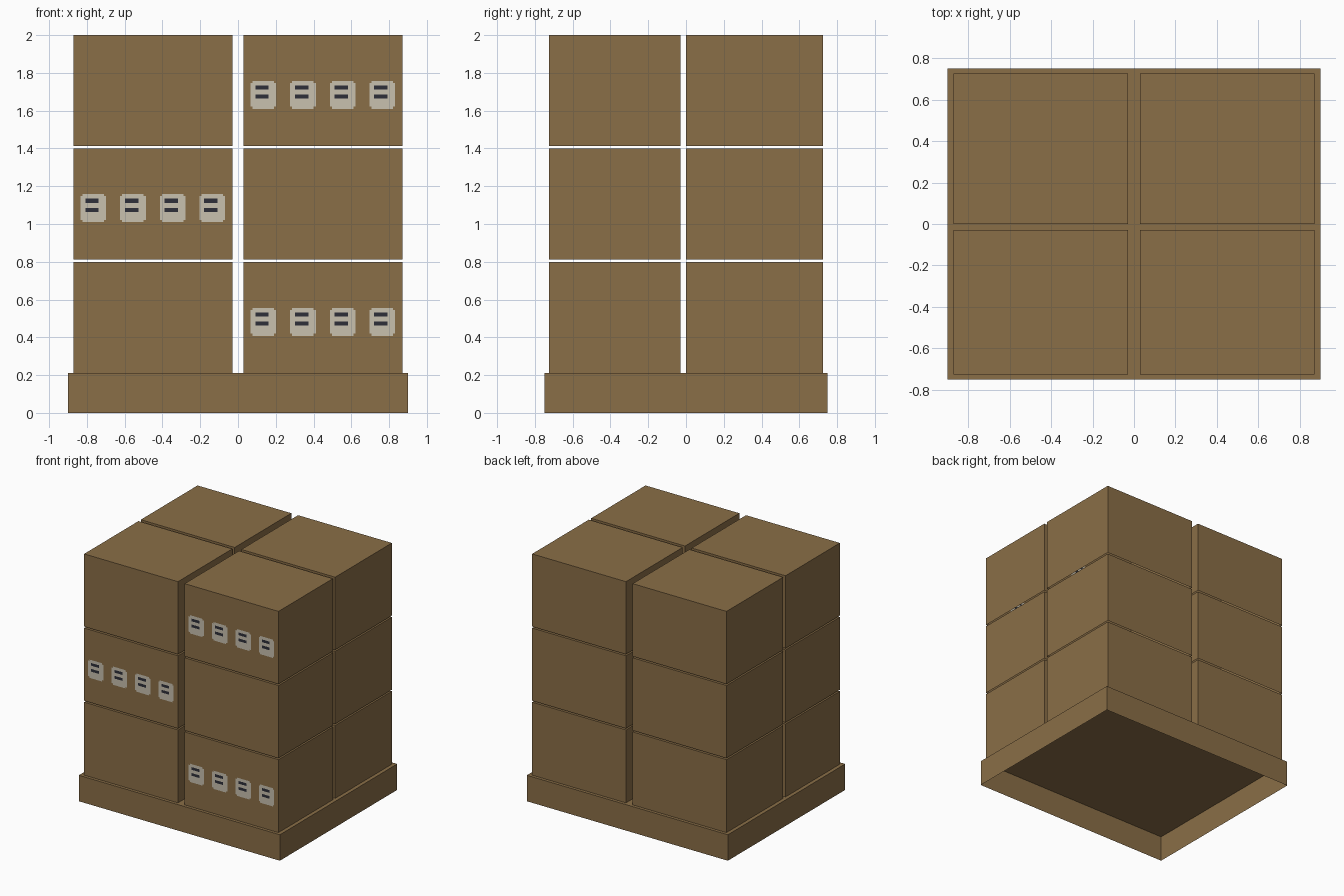
import bpy, bmesh
from mathutils import Vector

if "Cube" in bpy.data.objects:
    bpy.data.objects.remove(bpy.data.objects["Cube"])


def material(name, rgb):
    m = bpy.data.materials.new(name)
    m.diffuse_color = (*rgb, 1)
    m.use_nodes = True
    m.node_tree.nodes["Principled BSDF"].inputs["Base Color"].default_value = m.diffuse_color
    return m


MATS = [material("cardboard_brown", (0.254, 0.156, 0.063)),
        material("label_cream", (0.578, 0.533, 0.429)),
        material("label_dark", (0.026, 0.028, 0.040))]

# Label layout, measured from the left / bottom edge of a box front
STARTS = [0.036, 0.246, 0.456, 0.665]
L_W, L_Z0, L_Z1, NOTCH = 0.136, 0.198, 0.346, 0.011
BAR_X = (0.026, 0.096)
BARS_Z = [(0.252, 0.274), (0.300, 0.322)]


def label_index(x, z):
    """Colour of a point on the box front."""
    for s in STARTS:
        u = x - s
        if 0 < u < L_W and L_Z0 < z < L_Z1:
            if BAR_X[0] < u < BAR_X[1] and any(a < z < b for a, b in BARS_Z):
                return 2
            side = min(u, L_W - u) < NOTCH
            end = min(z - L_Z0, L_Z1 - z) < NOTCH
            return 0 if side and end else 1
    return 0


def cut_front(bm, co, no):
    """Slice only the faces of the front panel."""
    faces = [f for f in bm.faces if f.normal.y < -0.9]
    geom = set(faces)
    for f in faces:
        geom.update(f.edges)
        geom.update(f.verts)
    bmesh.ops.bisect_plane(bm, geom=list(geom), dist=1e-5, plane_co=co, plane_no=no)
    bm.normal_update()


def shell(name, lo, hi, labelled=False):
    """Box with an open underside, optionally with labels on its front."""
    lo, hi = Vector(lo), Vector(hi)
    bm = bmesh.new()
    bmesh.ops.create_cube(bm, size=1)
    for v in bm.verts:
        v.co = Vector([lo[i] if v.co[i] < 0 else hi[i] for i in range(3)])
    bm.normal_update()
    under = [f for f in bm.faces if f.normal.z < -0.9]
    bmesh.ops.delete(bm, geom=under, context='FACES_ONLY')
    if labelled:
        for z in [L_Z0, L_Z0 + NOTCH, *BARS_Z[0], *BARS_Z[1], L_Z1 - NOTCH, L_Z1]:
            cut_front(bm, (0, 0, lo.z + z), (0, 0, 1))
        for s in STARTS:
            for u in (0, NOTCH, *BAR_X, L_W - NOTCH, L_W):
                cut_front(bm, (lo.x + s + u, 0, 0), (1, 0, 0))
        for f in bm.faces:
            if f.normal.y < -0.9:
                c = f.calc_center_median() - lo
                f.material_index = label_index(c.x, c.z)
    me = bpy.data.meshes.new(name)
    bm.to_mesh(me)
    bm.free()
    for m in (MATS if labelled else MATS[:1]):
        me.materials.append(m)
    bpy.context.collection.objects.link(bpy.data.objects.new(name, me))


# Pallet base
shell("pallet_base", (-0.9, -0.75, 0), (0.9, 0.75, 0.21))

# Stacked cartons: labels alternate right, left, right going up
for layer in range(3):
    z0 = 0.21 if layer == 0 else 0.212 + 0.6 * layer
    z1 = 0.8 + 0.6 * layer
    for side, x0 in (("left", -0.87), ("right", 0.03)):
        labelled = (side == "right") == (layer != 1)
        for row, y0, y1 in (("front", -0.725, -0.03), ("back", 0.0, 0.725)):
            shell(f"carton_{row}_{side}_{layer + 1}",
                  (x0, y0, z0), (x0 + 0.84, y1, z1), labelled)
